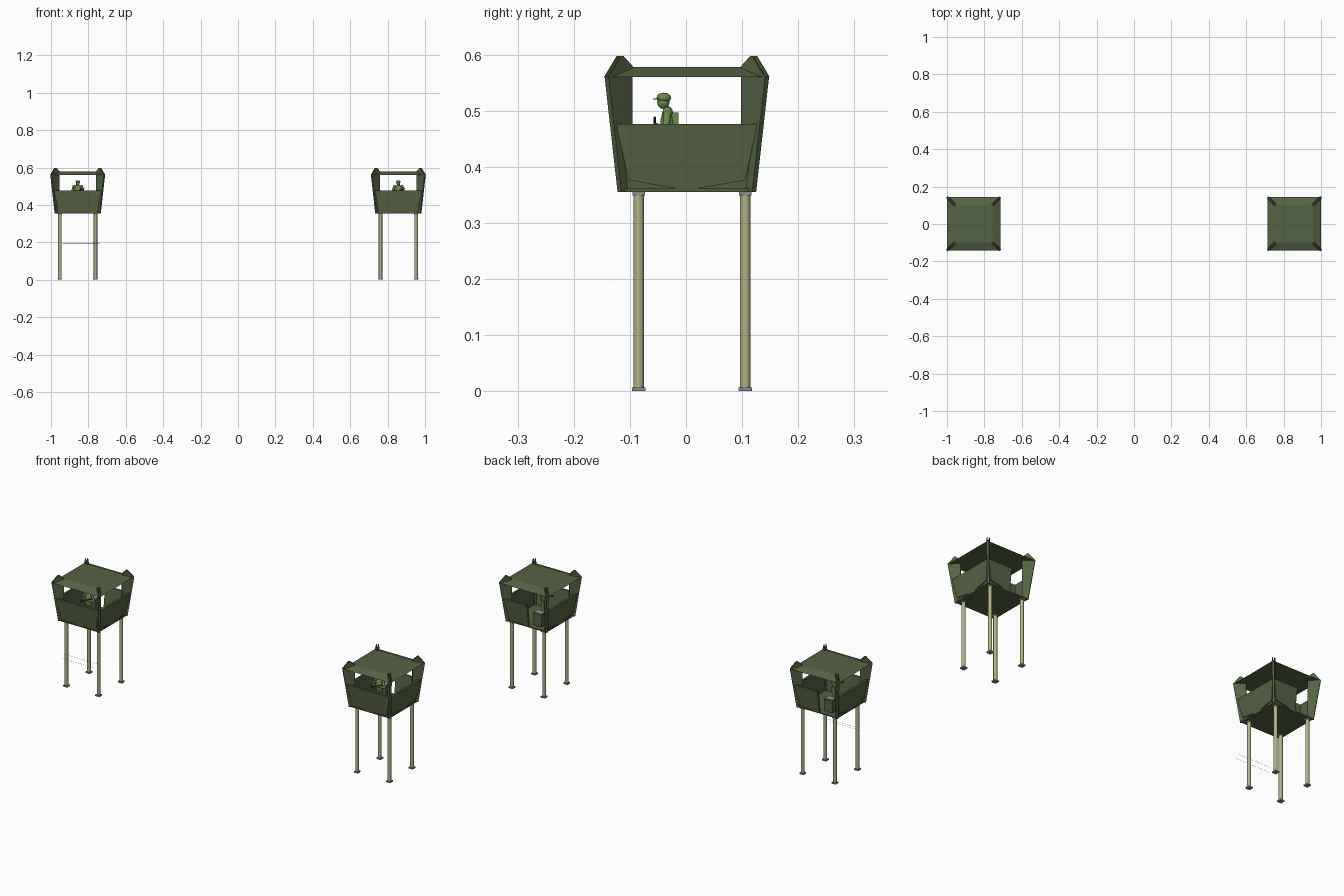
import bpy
import bmesh
from math import pi, sqrt
from mathutils import Matrix, Vector

old = bpy.data.objects.get("Cube")
if old:
    bpy.data.objects.remove(old)


def material(name, rgb):
    m = bpy.data.materials.new(name)
    m.use_nodes = True
    m.diffuse_color = (*rgb, 1)
    m.node_tree.nodes["Principled BSDF"].inputs["Base Color"].default_value = (*rgb, 1)
    return m


GREEN = material("olive green", (0.09, 0.125, 0.055))
TAN = material("pale timber", (0.45, 0.44, 0.24))
GREY = material("concrete grey", (0.27, 0.27, 0.28))
CLOTH = material("light green cloth", (0.15, 0.25, 0.08))
DARK = material("gun metal", (0.04, 0.05, 0.035))


def finish(name, bm, mat, origin, smooth=False):
    bmesh.ops.recalc_face_normals(bm, faces=bm.faces)
    mesh = bpy.data.meshes.new(name)
    bm.to_mesh(mesh)
    bm.free()
    mesh.materials.append(mat)
    for p in mesh.polygons:
        p.use_smooth = smooth and len(p.vertices) == 4
    ob = bpy.data.objects.new(name, mesh)
    ob.location = origin
    bpy.context.collection.objects.link(ob)
    return ob


def loft(name, lower, upper, mat, origin):
    """Solid between two matching rings of points."""
    bm = bmesh.new()
    a = [bm.verts.new(p) for p in lower]
    b = [bm.verts.new(p) for p in upper]
    bm.faces.new(a)
    bm.faces.new(b)
    for i in range(len(a)):
        j = (i + 1) % len(a)
        bm.faces.new((a[i], a[j], b[j], b[i]))
    return finish(name, bm, mat, origin)


def square(half, z):
    return [(-half, -half, z), (half, -half, z), (half, half, z), (-half, half, z)]


def box(name, center, size, mat, origin):
    bm = bmesh.new()
    bmesh.ops.create_cube(bm, size=1, matrix=Matrix.Translation(center) @ Matrix.Diagonal((*size, 1)))
    return finish(name, bm, mat, origin)


def rod(name, start, end, r1, r2, mat, origin, sides=12):
    a, b = Vector(start), Vector(end)
    turn = (b - a).to_track_quat("Z", "Y").to_matrix().to_4x4()
    bm = bmesh.new()
    bmesh.ops.create_cone(bm, cap_ends=True, segments=sides, radius1=r1, radius2=r2,
                          depth=(b - a).length, matrix=Matrix.Translation((a + b) / 2) @ turn)
    return finish(name, bm, mat, origin, True)


def ball(name, center, radii, mat, origin):
    bm = bmesh.new()
    bmesh.ops.create_uvsphere(bm, u_segments=12, v_segments=8, radius=1,
                              matrix=Matrix.Translation(center) @ Matrix.Diagonal((*radii, 1)))
    return finish(name, bm, mat, origin, True)


FLOOR, SILL, EAVE, TOP = 0.355, 0.476, 0.56, 0.578


def lean(z):
    """Distance of the outward-leaning side from the centre."""
    return 0.12 + (z - FLOOR) * 0.122


def panel(name, points, inset, thick, angle, origin):
    """Leaning wall plate from an outline of (along, height) points."""
    spin = Matrix.Rotation(angle, 3, "Z")
    outer = [spin @ Vector((u, -lean(z) + inset, z)) for u, z in points]
    inner = [spin @ Vector((u, -lean(z) + inset + thick, z)) for u, z in points]
    return loft(name, outer, inner, GREEN, origin)


def fin(name, points, shift, thick, angle, origin):
    """Upright plate standing on the corner diagonal."""
    spin = Matrix.Rotation(angle, 3, "Z")
    side = Vector((1, -1, 0)) / sqrt(2)
    rings = [[spin @ (Vector((d, d, z)) + side * s) for d, z in points]
             for s in (shift - thick / 2, shift + thick / 2)]
    return loft(name, rings[0], rings[1], GREEN, origin)


def cabin(o):
    loft("floor", square(0.117, FLOOR), square(0.118, FLOOR + 0.006), GREEN, o)
    loft("roof", square(0.143, EAVE), square(0.1, TOP), GREEN, o)

    wall = [(-0.108, FLOOR), (0.108, FLOOR), (0.122, SILL), (-0.122, SILL)]
    plate = [(-0.126, SILL), (-0.104, 0.376), (0, 0.358), (0.104, 0.376), (0.126, SILL)]
    for label, angle in (("front", 0), ("left", pi / 2), ("right", -pi / 2)):
        panel(label + "_wall", wall, 0.008, 0.006, angle, o)
        panel(label + "_armour", plate, 0.003, 0.005, angle, o)

    # Back wall leaves a doorway beside it
    half_wall = [(-0.108, FLOOR), (0.012, FLOOR), (0.012, SILL), (-0.122, SILL)]
    half_plate = [(-0.126, SILL), (-0.104, 0.376), (0, 0.358), (0.012, 0.36), (0.012, SILL)]
    panel("back_wall", half_wall, 0.008, 0.006, pi, o)
    panel("back_armour", half_plate, 0.003, 0.005, pi, o)

    # Diagonal corner posts with twin peaks above the roof
    post = [(0.1, FLOOR), (lean(FLOOR), FLOOR), (lean(EAVE) - 0.002, EAVE), (0.1, TOP - 0.002)]
    peak = [(0.1, EAVE), (lean(EAVE) - 0.002, EAVE), (0.121, 0.597), (0.117, 0.597), (0.1, TOP)]
    for k in range(4):
        fin("corner_post", post, 0, 0.01, k * pi / 2, o)
        for s in (-0.005, 0.005):
            fin("corner_peak", peak, s, 0.003, k * pi / 2, o)


def legs(o):
    for x in (-0.095, 0.095):
        for y in (-0.086, 0.104):
            rod("leg", (x, y, 0.005), (x, y, FLOOR), 0.0095, 0.0095, TAN, o, 16)
            box("foot_pad", (x, y, 0.0035), (0.024, 0.024, 0.007), GREY, o)
            box("leg_cap", (x, y, 0.352), (0.022, 0.022, 0.006), GREY, o)


def guard(o):
    y = -0.034
    for s in (-1, 1):
        rod("guard_leg", (s * 0.01, y, FLOOR), (s * 0.009, y, 0.435), 0.008, 0.01, CLOTH, o)
        ball("guard_boot", (s * 0.01, y - 0.006, 0.366), (0.009, 0.015, 0.007), CLOTH, o)
        rod("upper_arm", (s * 0.021, y, 0.498), (s * 0.032, y - 0.004, 0.466), 0.007, 0.006, CLOTH, o)
        rod("forearm", (s * 0.032, y - 0.004, 0.466), (s * 0.01, y - 0.023, 0.474), 0.006, 0.005, CLOTH, o)
        ball("shoulder", (s * 0.02, y, 0.498), (0.009, 0.009, 0.009), CLOTH, o)
    ball("torso", (0, y, 0.467), (0.021, 0.014, 0.042), CLOTH, o)
    box("backpack", (0, y + 0.013, 0.482), (0.026, 0.012, 0.03), CLOTH, o)
    ball("head", (0, y - 0.008, 0.515), (0.01, 0.011, 0.012), CLOTH, o)
    ball("cap", (0, y - 0.007, 0.523), (0.012, 0.013, 0.009), CLOTH, o)
    box("cap_brim", (0, y - 0.02, 0.521), (0.016, 0.012, 0.002), CLOTH, o)
    rod("rifle", (-0.028, y - 0.023, 0.462), (0.036, y - 0.023, 0.488), 0.003, 0.002, DARK, o, 8)
    box("rifle_stock", (-0.026, y - 0.023, 0.461), (0.018, 0.004, 0.009), DARK, o)


for x in (-0.857, 0.857):
    origin = (x, 0.0015, 0)
    cabin(origin)
    legs(origin)
    guard(origin)
    box("crate", (-0.045, 0.07, 0.392), (0.05, 0.04, 0.062), GREEN, origin)
    box("crate_lid", (-0.045, 0.07, 0.426), (0.044, 0.034, 0.006), GREY, origin)

# Loose wires beside one tower
for y, z in ((-0.147, 0.177), (-0.134, 0.195)):
    rod("wire", (-0.935, y, z), (-0.74, y, z), 0.0004, 0.0004, GREY, (0, 0, 0), 6)
